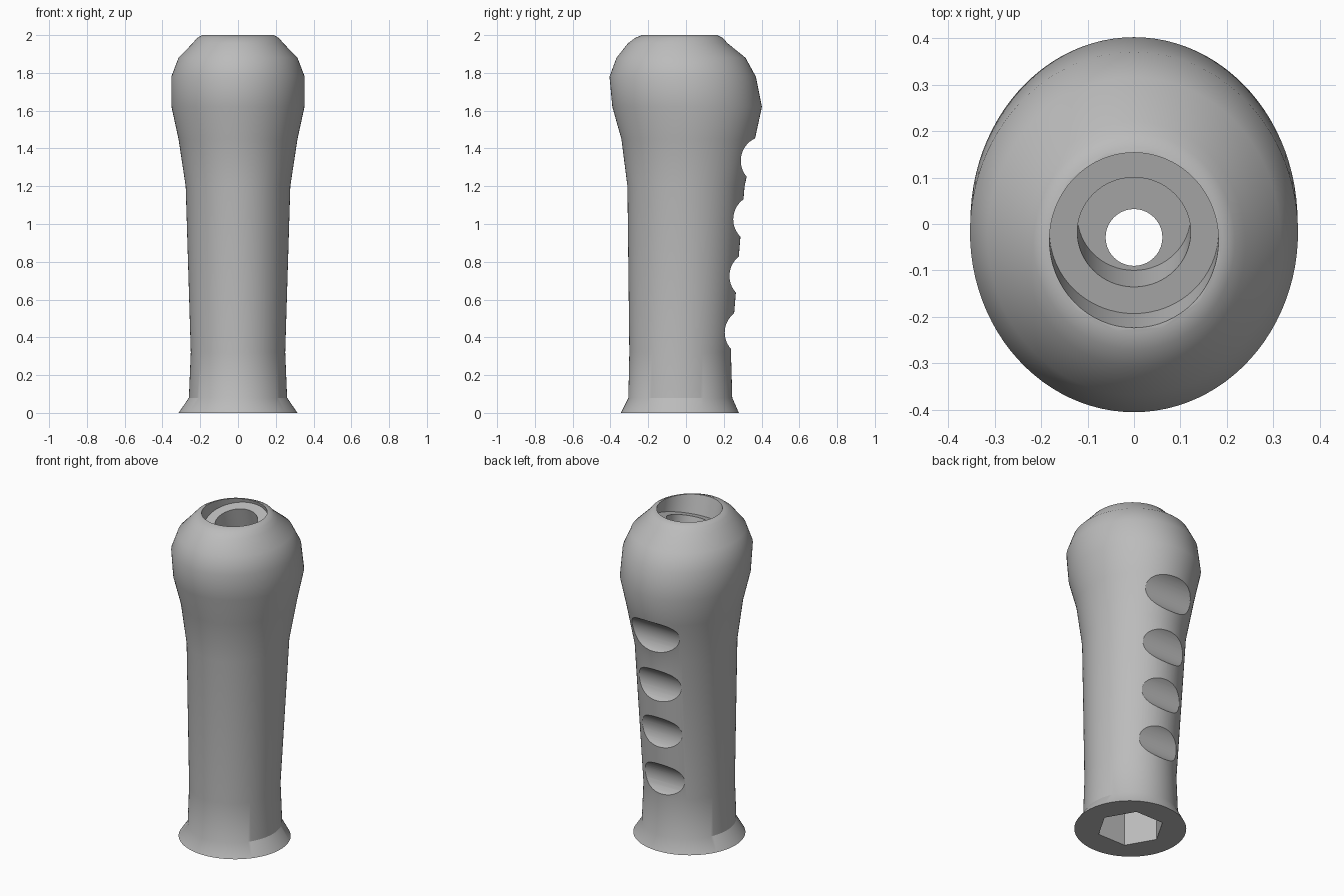
import bpy, bmesh
from math import cos, sin, pi, radians
from mathutils import Matrix, Vector

old = bpy.data.objects.get("Cube")
if old:
    bpy.data.objects.remove(old, do_unlink=True)

grey = bpy.data.materials.new("light_grey")
grey.use_nodes = True
COLOR = (0.5, 0.5, 0.5, 1)
grey.diffuse_color = COLOR
grey.node_tree.nodes["Principled BSDF"].inputs["Base Color"].default_value = COLOR


def add_object(name, bm):
    mesh = bpy.data.meshes.new(name)
    bmesh.ops.recalc_face_normals(bm, faces=bm.faces)
    bm.to_mesh(mesh)
    bm.free()
    mesh.materials.append(grey)
    obj = bpy.data.objects.new(name, mesh)
    bpy.context.collection.objects.link(obj)
    return obj


def loft(name, sections, sides=96):
    """Closed skin through ellipses given as (z, half width, front y, back y)."""
    bm = bmesh.new()
    rings = []
    for z, rx, front, back in sections:
        mid, ry = (front + back) / 2, (back - front) / 2
        rings.append([bm.verts.new((rx * cos(2 * pi * i / sides), mid + ry * sin(2 * pi * i / sides), z))
                      for i in range(sides)])
    for low, high in zip(rings, rings[1:]):
        for i in range(sides):
            j = (i + 1) % sides
            bm.faces.new((low[i], low[j], high[j], high[i]))
    bm.faces.new(rings[0][::-1])
    bm.faces.new(rings[-1])
    return add_object(name, bm)


def cut(body, base, radius, length, sides=64, axis="X", tilt=0):
    """Subtract a cylinder starting at base and running along its tilted axis."""
    bm = bmesh.new()
    bmesh.ops.create_cone(bm, cap_ends=True, segments=sides, radius1=radius, radius2=radius, depth=length,
                          matrix=Matrix.Translation((0, 0, length / 2)))
    turn = Matrix.Rotation(tilt, 4, axis)
    bmesh.ops.transform(bm, matrix=Matrix.Translation(Vector(base)) @ turn, verts=bm.verts)
    cutter = add_object("cutter", bm)
    cutter.hide_render = True
    mod = body.modifiers.new("cut", "BOOLEAN")
    mod.object, mod.operation, mod.solver = cutter, "DIFFERENCE", "EXACT"
    bpy.context.view_layer.objects.active = body
    bpy.ops.object.modifier_apply(modifier=mod.name)
    bpy.data.objects.remove(cutter, do_unlink=True)


# Handle body with flared foot, swelling head and rounded collar
grip = loft("handle_grip", [
    (0, .315, -.345, .28),
    (.08, .26, -.305, .245),
    (.32, .25, -.30, .238),
    (1.2, .277, -.31, .31),
    (1.45, .315, -.342, .365),
    (1.62, .352, -.39, .402),
    (1.78, .353, -.405, .37),
    (1.88, .315, -.368, .315),
    (1.957, .24, -.307, .22),
    (1.985, .217, -.27, .195),
    (2, .19, -.234, .164),
])

# Finger grooves across the back
for y, z in ((.42, 1.335), (.38, 1.025), (.36, .725), (.335, .425)):
    cut(grip, (-.5, y, z), .13, 1, axis="Y", tilt=pi / 2)

# Stepped, leaning bore in the top
lean = radians(15)
cut(grip, (0, -.017, 1.933), .182, .3, tilt=lean)
cut(grip, (0, .018, 1.80), .122, .3, tilt=lean)

# Through hole and six-sided socket in the foot
cut(grip, (0, -.029, -.1), .061, 2.3)
cut(grip, (0, -.03, -.1), .19, .4, sides=6, axis="Z", tilt=pi / 6)

bpy.ops.object.select_all(action="DESELECT")
grip.select_set(True)
bpy.context.view_layer.objects.active = grip
bpy.ops.object.shade_smooth_by_angle(angle=radians(30))
